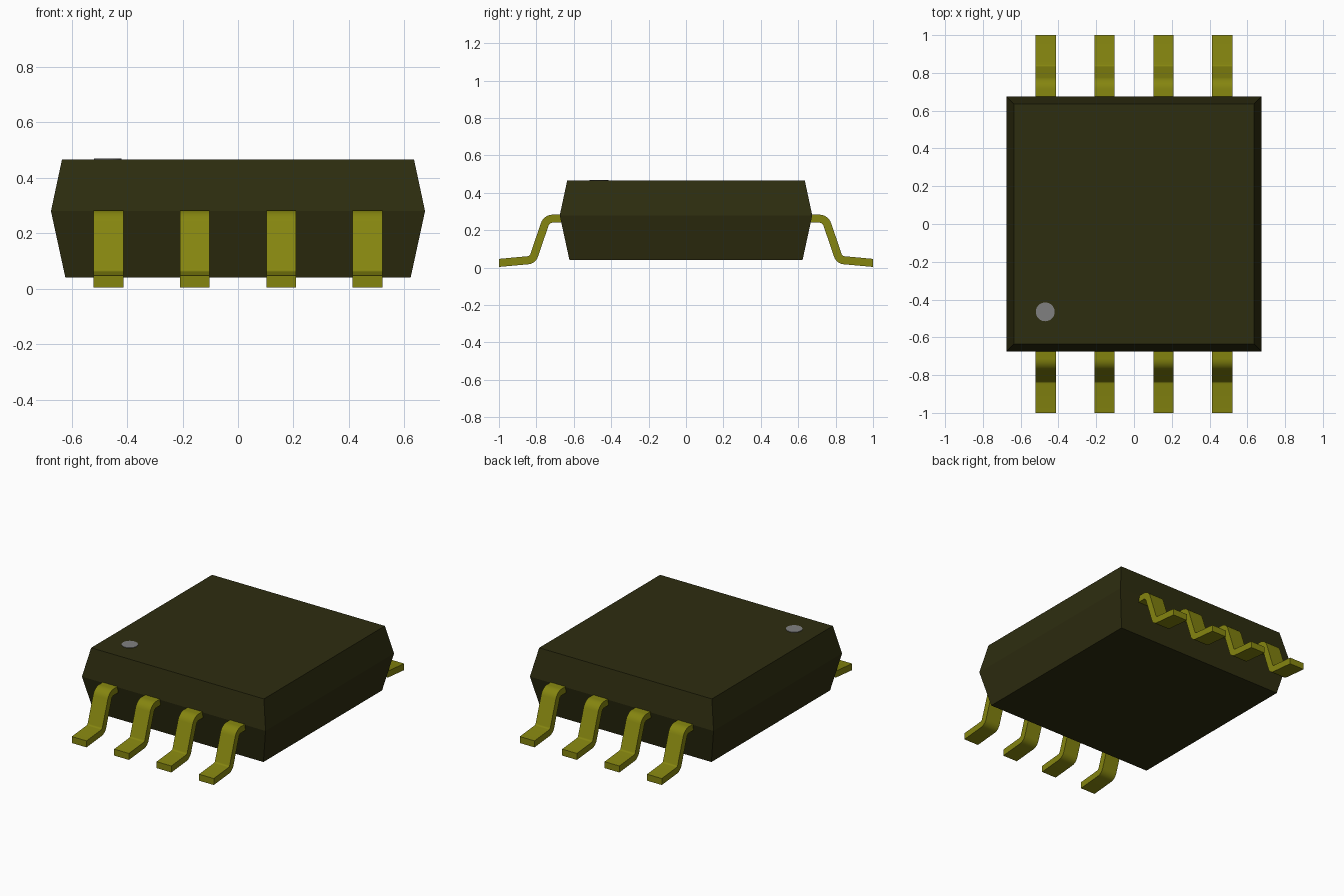
import bpy
import bmesh
import math
from mathutils import Vector

if "Cube" in bpy.data.objects:
    bpy.data.objects.remove(bpy.data.objects["Cube"], do_unlink=True)


def material(name, rgb):
    mat = bpy.data.materials.new(name)
    mat.use_nodes = True
    mat.diffuse_color = (*rgb, 1)
    bsdf = mat.node_tree.nodes["Principled BSDF"]
    bsdf.inputs["Base Color"].default_value = (*rgb, 1)
    bsdf.inputs["Roughness"].default_value = 0.6
    return mat


CASE = material("dark olive resin", (0.027, 0.026, 0.005))
METAL = material("yellow metal", (0.235, 0.235, 0.005))
MARK = material("grey mark", (0.216, 0.216, 0.216))


def add_object(name, bm, mat):
    bmesh.ops.recalc_face_normals(bm, faces=bm.faces[:])
    mesh = bpy.data.meshes.new(name)
    bm.to_mesh(mesh)
    bm.free()
    mesh.materials.append(mat)
    ob = bpy.data.objects.new(name, mesh)
    bpy.context.collection.objects.link(ob)
    return ob


# Case: square sections, widest at the parting line
bm = bmesh.new()
rings = []
for half, z in ((0.623, 0.04), (0.675, 0.28), (0.635, 0.467)):
    rings.append([bm.verts.new((sx * half, sy * half, z))
                  for sx, sy in ((-1, -1), (1, -1), (1, 1), (-1, 1))])
for low, high in zip(rings, rings[1:]):
    for i in range(4):
        j = (i + 1) % 4
        bm.faces.new((low[i], low[j], high[j], high[i]))
bm.faces.new(rings[0])
bm.faces.new(rings[-1])
add_object("case", bm, CASE)

# Corner mark: thin disc on the top face
bm = bmesh.new()
bmesh.ops.create_cone(bm, cap_ends=True, segments=32, radius1=0.05,
                      radius2=0.05, depth=0.006)
bmesh.ops.translate(bm, verts=bm.verts[:], vec=(-0.47, -0.465, 0.467))
add_object("corner_mark", bm, MARK)


def bend(a, corner, b, radius, steps=6):
    """Arc around a corner, as (point, normal) pairs."""
    d1, d2 = (corner - a).normalized(), (b - corner).normalized()
    turn = d1.angle_signed(d2)          # clockwise positive
    start = corner - d1 * radius * math.tan(abs(turn) / 2)
    side = -1 if turn > 0 else 1
    n1 = Vector((-d1.y, d1.x))
    centre = start + n1 * side * radius
    out = []
    for i in range(steps + 1):
        t = -turn * i / steps
        n = Vector((n1.x * math.cos(t) - n1.y * math.sin(t),
                    n1.x * math.sin(t) + n1.y * math.cos(t)))
        out.append((centre - n * side * radius, n))
    return out


# Lead profile: (outward distance, height) centreline with two rounded bends
path = [Vector(p) for p in ((0.62, 0.262), (0.745, 0.262), (0.82, 0.042), (1.0, 0.0255))]
up = Vector((0, 1))
line = [(path[0], up)]
line += bend(path[0], path[1], path[2], 0.045)
line += bend(path[1], path[2], path[3], 0.036)
line += [(path[3], up)]
THICK, WIDTH = 0.043, 0.108


def add_lead(name, x, side):
    bm = bmesh.new()
    sections = []
    for p, n in line:
        top, bottom = p + n * THICK / 2, p - n * THICK / 2
        sections.append([bm.verts.new((x + dx * WIDTH / 2, side * q.x, max(q.y, 0)))
                         for dx, q in ((-1, top), (1, top), (1, bottom), (-1, bottom))])
    for a, b in zip(sections, sections[1:]):
        for i in range(4):
            j = (i + 1) % 4
            bm.faces.new((a[i], a[j], b[j], b[i]))
    bm.faces.new(sections[0])
    bm.faces.new(sections[-1])
    ob = add_object(name, bm, METAL)
    bpy.ops.object.select_all(action="DESELECT")
    ob.select_set(True)
    bpy.context.view_layer.objects.active = ob
    bpy.ops.object.shade_smooth_by_angle(angle=math.radians(30))


# Four leads on the front and four on the back
for label, side in (("front", -1), ("back", 1)):
    for i in range(4):
        add_lead(f"{label}_lead_{i + 1}", (i - 1.5) * 0.312, side)
